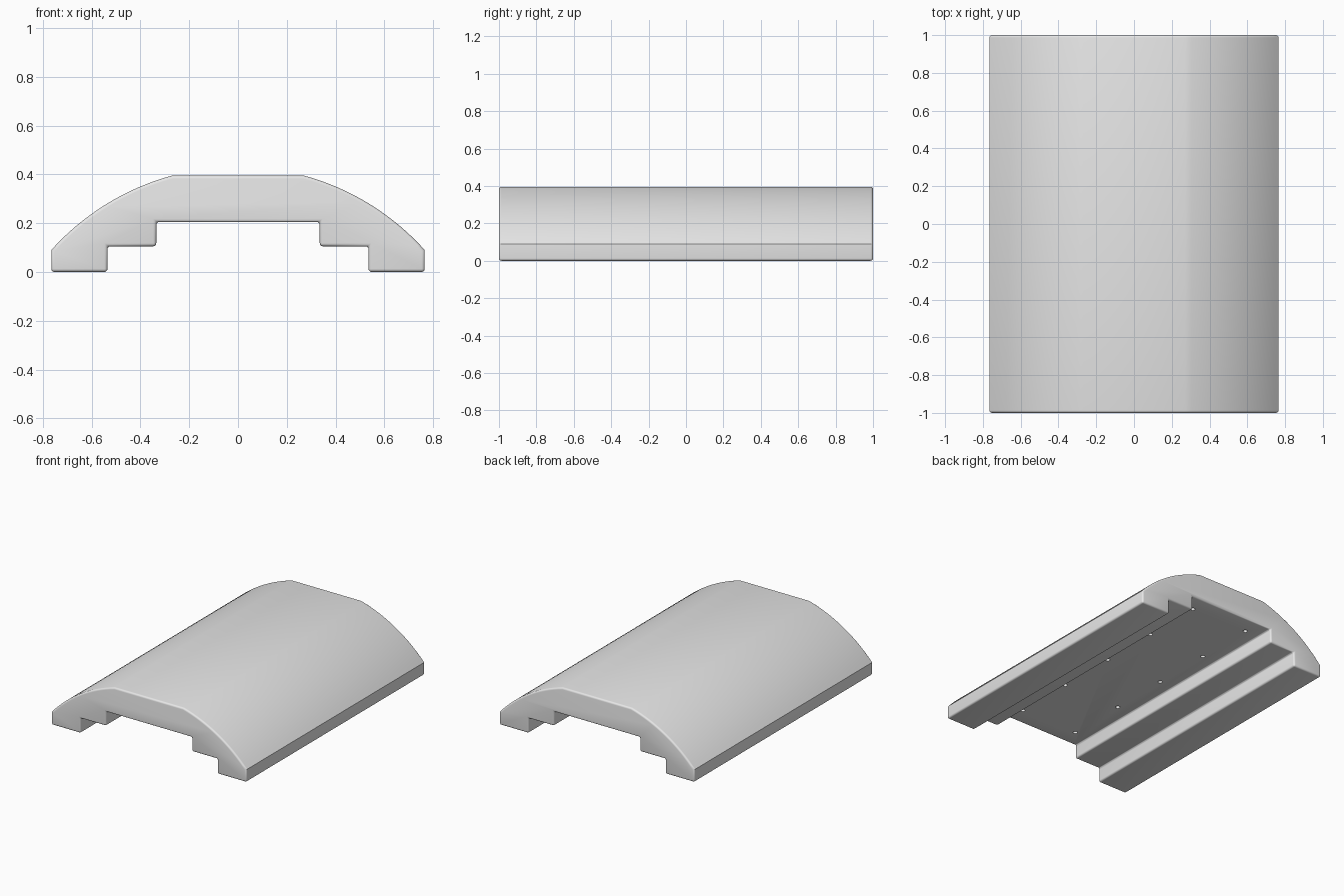
import bpy
import bmesh
import math

cube = bpy.data.objects.get("Cube")
if cube:
    bpy.data.objects.remove(cube, do_unlink=True)

# One grey for the whole part
grey = bpy.data.materials.new("plain grey")
grey.use_nodes = True
colour = (0.8, 0.8, 0.8, 1)
grey.diffuse_color = colour
grey.node_tree.nodes["Principled BSDF"].inputs["Base Color"].default_value = colour

HALF_LENGTH, HALF_WIDTH, SIDE_TOP = 1.0, 0.765, 0.09
FLAT, HEIGHT = 0.27, 0.395


def apply_modifiers(obj):
    bpy.ops.object.select_all(action='DESELECT')
    obj.select_set(True)
    bpy.context.view_layer.objects.active = obj
    for mod in list(obj.modifiers):
        bpy.ops.object.modifier_apply(modifier=mod.name)


def make_object(name, bm):
    bmesh.ops.recalc_face_normals(bm, faces=bm.faces)
    mesh = bpy.data.meshes.new(name)
    bm.to_mesh(mesh)
    bm.free()
    mesh.materials.append(grey)
    obj = bpy.data.objects.new(name, mesh)
    bpy.context.collection.objects.link(obj)
    return obj


# Half profile: stepped underside, then the arc up to the flat crown
half = [(0.335, 0.205), (0.335, 0.105), (0.535, 0.105), (0.535, 0), (HALF_WIDTH, 0)]
centre = (FLAT**2 + HEIGHT**2 - HALF_WIDTH**2 - SIDE_TOP**2) / (2 * (HEIGHT - SIDE_TOP))
radius = math.hypot(FLAT, HEIGHT - centre)
start, end = math.acos(HALF_WIDTH / radius), math.acos(FLAT / radius)
STEPS = 16
for i in range(STEPS + 1):
    a = start + (end - start) * i / STEPS
    half.append((radius * math.cos(a), centre + radius * math.sin(a)))
profile = half + [(-x, z) for x, z in reversed(half)]

# Extruded cover with softened edges
bm = bmesh.new()
face = bm.faces.new([bm.verts.new((x, -HALF_LENGTH, z)) for x, z in profile])
moved = bmesh.ops.extrude_face_region(bm, geom=[face], use_keep_orig=True)
bmesh.ops.translate(bm, vec=(0, 2 * HALF_LENGTH, 0),
                    verts=[v for v in moved["geom"] if isinstance(v, bmesh.types.BMVert)])
cover = make_object("arched_cover", bm)
bevel = cover.modifiers.new("soft edges", 'BEVEL')
bevel.width = 0.013
bevel.segments = 4
bevel.limit_method = 'ANGLE'
bevel.angle_limit = math.radians(50)
apply_modifiers(cover)

# Two rows of blind screw holes in the channel ceiling
bm = bmesh.new()
for side in (-1, 1):
    for i in range(-2, 3):
        made = bmesh.ops.create_cone(bm, cap_ends=True, segments=16,
                                     radius1=0.015, radius2=0.015, depth=0.2)
        bmesh.ops.translate(bm, verts=made["verts"], vec=(side * 0.225, i * 0.435, 0.2))
cutter = make_object("screw_hole_cutter", bm)
cutter.hide_render = True
holes = cover.modifiers.new("screw holes", 'BOOLEAN')
holes.operation = 'DIFFERENCE'
holes.solver = 'EXACT'
holes.object = cutter
apply_modifiers(cover)
bpy.data.objects.remove(cutter, do_unlink=True)

# Smooth the arc and edges, keep the crown crease crisp
bpy.ops.object.shade_smooth_by_angle(angle=math.radians(30))
verts = cover.data.vertices
for edge in cover.data.edges:
    a, b = (verts[i].co for i in edge.vertices)
    if abs(a.y - b.y) > 1 and min(a.z, b.z) > HEIGHT - 0.002:
        edge.use_edge_sharp = True
